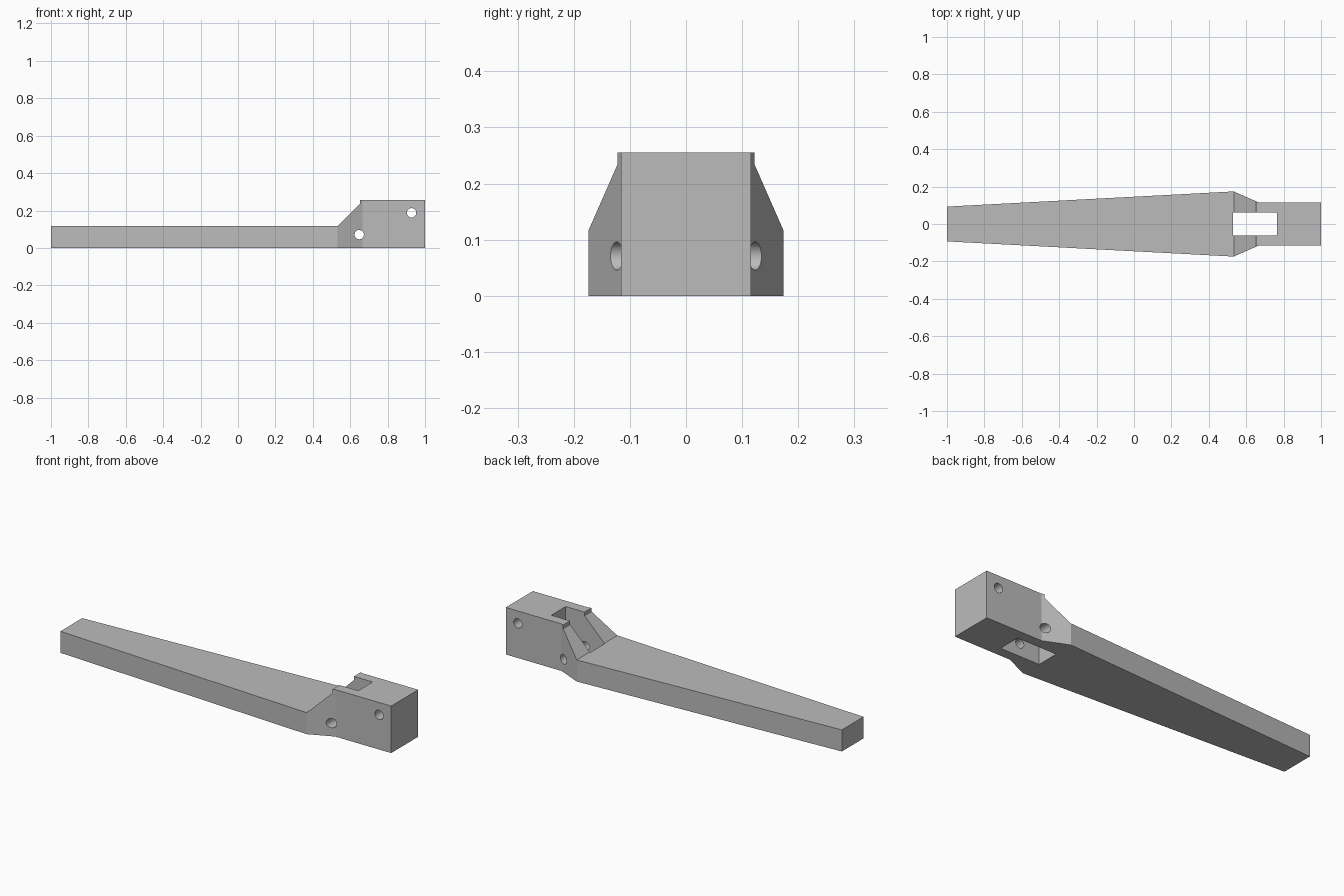
import bpy, bmesh, math
from mathutils import Matrix

cube = bpy.data.objects.get("Cube")
if cube:
    bpy.data.objects.remove(cube, do_unlink=True)

grey = bpy.data.materials.new("plain grey")
grey.use_nodes = True
colour = (0.5, 0.5, 0.5, 1)
grey.diffuse_color = colour
grey.node_tree.nodes["Principled BSDF"].inputs["Base Color"].default_value = colour


def make_object(name, bm):
    bmesh.ops.recalc_face_normals(bm, faces=bm.faces)
    mesh = bpy.data.meshes.new(name)
    bm.to_mesh(mesh)
    bm.free()
    mesh.materials.append(grey)
    obj = bpy.data.objects.new(name, mesh)
    bpy.context.collection.objects.link(obj)
    return obj


def prism(name, points, vector):
    """Closed outline pushed along a vector."""
    bm = bmesh.new()
    face = bm.faces.new([bm.verts.new(p) for p in points])
    out = bmesh.ops.extrude_face_region(bm, geom=[face])
    verts = [g for g in out["geom"] if isinstance(g, bmesh.types.BMVert)]
    bmesh.ops.translate(bm, verts=verts, vec=vector)
    return make_object(name, bm)


def cylinder_y(name, x, z, radius):
    bm = bmesh.new()
    bmesh.ops.create_cone(
        bm, cap_ends=True, segments=48, radius1=radius, radius2=radius, depth=1,
        matrix=Matrix.Translation((x, 0, z)) @ Matrix.Rotation(math.pi / 2, 4, "X"))
    return make_object(name, bm)


def boolean(target, tool, operation):
    """Apply a boolean and remove the tool."""
    tool.hide_render = True
    mod = target.modifiers.new(tool.name, "BOOLEAN")
    mod.operation = operation
    mod.solver = "EXACT"
    mod.object = tool
    bpy.context.view_layer.objects.active = target
    bpy.ops.object.modifier_apply(modifier=mod.name)
    bpy.data.objects.remove(tool, do_unlink=True)


# Handle: tapered plan outline, mirrored across the long axis
half = [(-1, 0.093), (0.533, 0.174), (0.665, 0.116), (1, 0.116)]
plan = [(x, -y, 0) for x, y in half] + [(x, y, 0) for x, y in reversed(half)]
handle = prism("lever_handle", plan, (0, 0, 0.255))

# Side profile: thin grip, ramp and raised head
side = [(-1.2, -0.1), (1.2, -0.1), (1.2, 0.4), (0.652, 0.4),
        (0.652, 0.235), (0.534, 0.117), (-1.2, 0.117)]
profile = prism("side_profile", [(x, -0.5, z) for x, z in side], (0, 1, 0))
boolean(handle, profile, "INTERSECT")

# Slot through the head
slot = [(0.53, -0.062, -0.2), (0.765, -0.062, -0.2),
        (0.765, 0.062, -0.2), (0.53, 0.062, -0.2)]
boolean(handle, prism("slot", slot, (0, 0, 1)), "DIFFERENCE")

# Pin holes across the head
for name, x, z in (("pivot_hole", 0.648, 0.071), ("end_hole", 0.928, 0.188)):
    boolean(handle, cylinder_y(name, x, z, 0.025), "DIFFERENCE")

# Smooth hole walls, sharp edges elsewhere
bpy.ops.object.select_all(action="DESELECT")
handle.select_set(True)
bpy.context.view_layer.objects.active = handle
bpy.ops.object.shade_smooth_by_angle(angle=math.radians(20))
